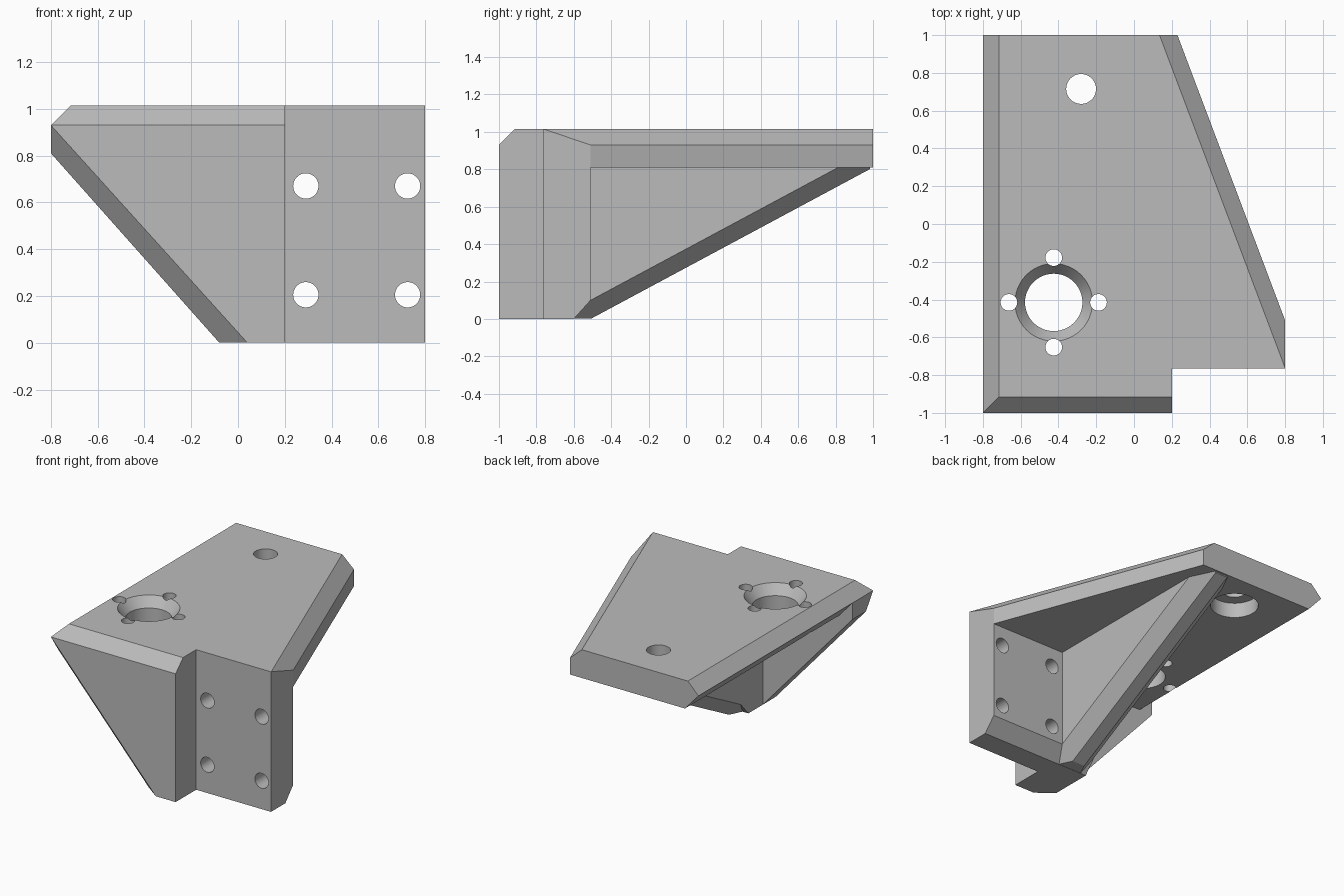
import bpy, bmesh, math
from mathutils import Vector, Matrix

cube = bpy.data.objects.get("Cube")
if cube:
    bpy.data.objects.remove(cube, do_unlink=True)

TOP, UNDER, EDGE = 1.015, 0.81, 0.93      # plate top, plate underside, chamfer height

grey = bpy.data.materials.new("plain grey")
grey.use_nodes = True
colour = (0.5, 0.5, 0.5, 1)
grey.diffuse_color = colour
grey.node_tree.nodes["Principled BSDF"].inputs["Base Color"].default_value = colour


def make_object(name, bm):
    bmesh.ops.recalc_face_normals(bm, faces=bm.faces)
    mesh = bpy.data.meshes.new(name)
    bm.to_mesh(mesh)
    bm.free()
    mesh.materials.append(grey)
    obj = bpy.data.objects.new(name, mesh)
    bpy.context.collection.objects.link(obj)
    return obj


def prism(profile, axis, start, end):
    """Extrude a 2D profile along one axis; the profile uses the other two in order."""
    bm = bmesh.new()
    verts = []
    for a, b in profile:
        co = [a, b]
        co.insert("xyz".index(axis), start)
        verts.append(bm.verts.new(co))
    face = bm.faces.new(verts)
    out = bmesh.ops.extrude_face_region(bm, geom=[face])
    shift = Vector((0, 0, 0))
    shift["xyz".index(axis)] = end - start
    moved = [g for g in out["geom"] if isinstance(g, bmesh.types.BMVert)]
    bmesh.ops.translate(bm, verts=moved, vec=shift)
    bmesh.ops.recalc_face_normals(bm, faces=bm.faces)
    return bm


def slice_off(bm, p, q, r, inside):
    """Cut with the plane through three points, keep the side holding `inside`, cap it."""
    p, q, r = Vector(p), Vector(q), Vector(r)
    normal = (q - p).cross(r - p).normalized()
    if normal.dot(Vector(inside) - p) > 0:
        normal = -normal
    geom = bm.verts[:] + bm.edges[:] + bm.faces[:]
    bmesh.ops.bisect_plane(bm, geom=geom, dist=1e-5, plane_co=p, plane_no=normal,
                           clear_outer=True)
    rim = [e for e in bm.edges if e.is_boundary]
    bmesh.ops.holes_fill(bm, edges=rim, sides=0)


def combine(target, tool, operation):
    tool.hide_render = True
    mod = target.modifiers.new("combine", 'BOOLEAN')
    mod.operation, mod.solver, mod.object = operation, 'EXACT', tool
    bpy.context.view_layer.update()
    result = bpy.data.meshes.new_from_object(
        target.evaluated_get(bpy.context.evaluated_depsgraph_get()))
    target.modifiers.clear()
    target.data = result
    bpy.data.objects.remove(tool, do_unlink=True)


def drill(target, centre, r1, r2, depth, axis='z'):
    """Cut a round hole or cone of the given depth centred on a point."""
    bm = bmesh.new()
    turn = Matrix.Rotation(math.pi / 2, 4, 'X') if axis == 'y' else Matrix()
    bmesh.ops.create_cone(bm, cap_ends=True, segments=48, radius1=r1, radius2=r2,
                          depth=depth, matrix=Matrix.Translation(centre) @ turn)
    combine(target, make_object("drill", bm), 'DIFFERENCE')


# Main block from the plan outline, with its outer chamfers
outline = [(-0.8, -1), (0.2, -1), (0.2, -0.765), (0.8, -0.765),
           (0.8, -0.51), (0.23, 1), (-0.8, 1)]
body = prism(outline, 'z', 0, TOP)
core = (0.1, -0.65, 0.5)
slice_off(body, (0, -1, EDGE), (0.5, -1, EDGE), (0, -0.915, TOP), core)
slice_off(body, (-0.8, 0, EDGE), (-0.8, 1, EDGE), (-0.715, 0, TOP), core)
slice_off(body, (0.23, 1, EDGE), (0.8, -0.51, EDGE), (0.135, 1, TOP), core)
# Sloping edge of the front web and its bevel
slice_off(body, (-0.8, 0, UNDER), (-0.8, 1, UNDER), (-0.08, 0, 0), core)
slice_off(body, (-0.8, -1, EDGE), (0.04, -1, 0), (-0.08, -0.91, 0), core)
bracket = make_object("corner_bracket", body)

# Space behind the front web, with the undercut plate edge
side_space = [(-0.08, -0.1), (-0.08, UNDER), (-0.692, UNDER), (-0.8, EDGE),
              (-1, 1.15), (-1, -0.1)]
combine(bracket, make_object("side_space", prism(side_space, 'y', -0.765, 1.1)),
        'DIFFERENCE')
# Space behind the mounting column, with the bevelled foot
back_space = [(-0.69, -0.1), (-0.51, 0.1), (-0.51, UNDER), (1.1, UNDER), (1.1, -0.1)]
combine(bracket, make_object("back_space", prism(back_space, 'x', -0.1, 1)),
        'DIFFERENCE')

# Diagonal rib with bevelled lower edges
rib = prism([(-0.62, 0.001), (0.985, 0.001), (0.985, 0.9), (-0.62, 0.9)], 'x', -0.079, 0.2)
middle = (0.06, -0.5, 0.6)
slice_off(rib, (0, -0.51, 0), (0.2, -0.51, 0), (0, 1, UNDER), middle)
for face_x, foot_x in ((0.2, 0.11), (-0.08, 0.01)):
    slice_off(rib, (face_x, -0.51, 0.1), (face_x, 1, 0.1 + UNDER),
              (foot_x, -0.51, 0), middle)
combine(bracket, make_object("diagonal_rib", rib), 'UNION')

# Bolt holes through the mounting column
for x in (0.29, 0.725):
    for z in (0.205, 0.67):
        drill(bracket, (x, -0.64, z), 0.054, 0.054, 0.4, 'y')

# Large countersunk hole with four small holes around it
cx, cy = -0.425, -0.415
drill(bracket, (cx, cy, 0.9), 0.152, 0.152, 0.5)
drill(bracket, (cx, cy, 0.985), 0.152, 0.213, 0.08)
for i in range(4):
    a = i * math.pi / 2
    drill(bracket, (cx + 0.237 * math.cos(a), cy + 0.237 * math.sin(a), 0.9),
          0.044, 0.044, 0.5)

# Rear hole, counterbored from below
drill(bracket, (-0.28, 0.715, 0.9), 0.079, 0.079, 0.5)
drill(bracket, (-0.28, 0.715, 0.86), 0.16, 0.16, 0.12)

# Smooth hole walls, sharp edges elsewhere
bpy.ops.object.select_all(action='DESELECT')
bracket.select_set(True)
bpy.context.view_layer.objects.active = bracket
bpy.ops.object.shade_smooth_by_angle(angle=math.radians(20))
